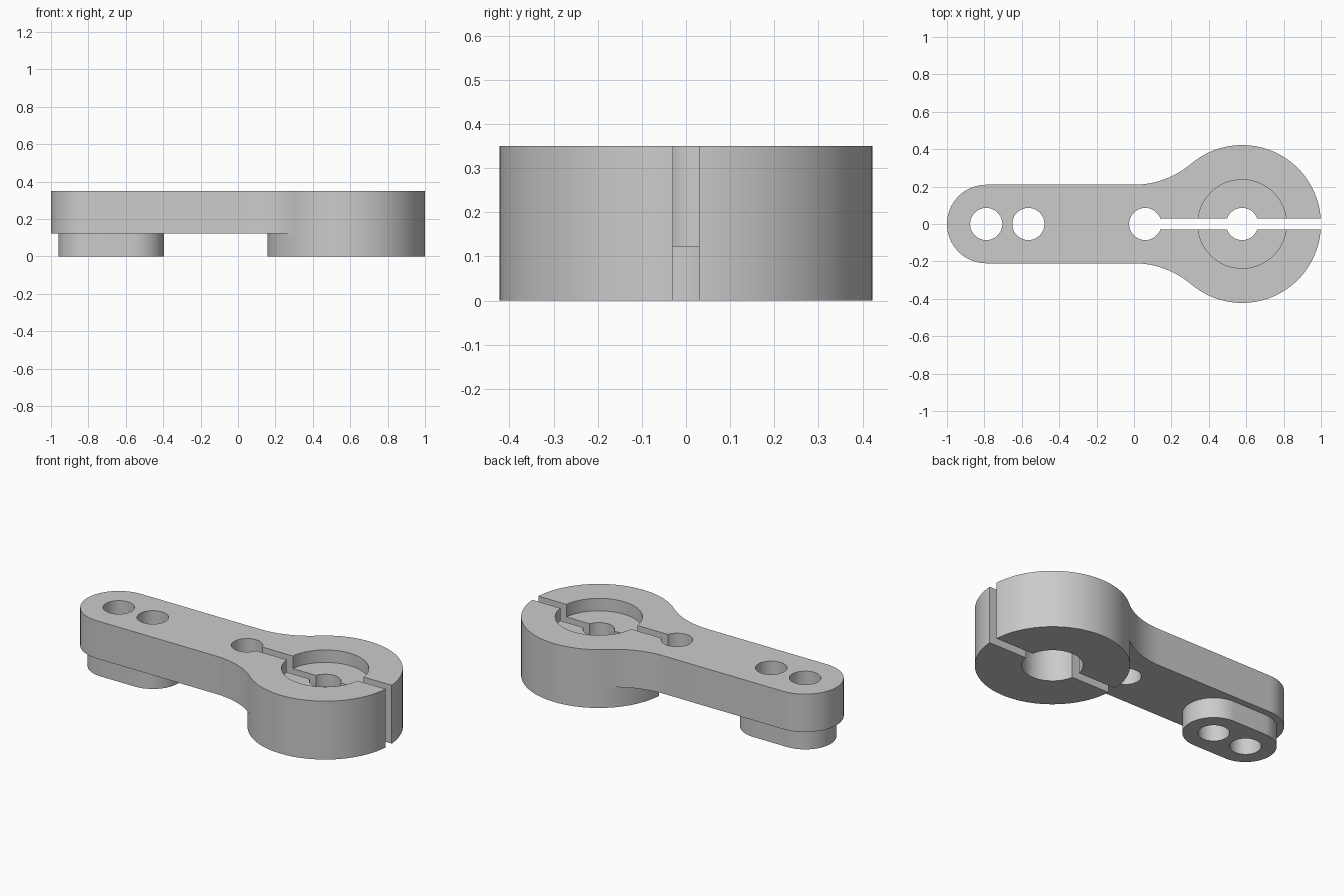
import bpy, bmesh
from math import sin, cos, pi, atan2, hypot, radians

if "Cube" in bpy.data.objects:
    bpy.data.objects.remove(bpy.data.objects["Cube"])

HUB, HUB_R = 0.578, 0.422      # clamp hub centre and radius
TIP, ARM_R = -0.79, 0.21       # rounded tip centre and arm half width
STEP, TOP = 0.123, 0.35        # underside of arm, top of part


def arc(cx, cy, r, a0, a1, n):
    return [(cx + r * cos(a0 + (a1 - a0) * i / n),
             cy + r * sin(a0 + (a1 - a0) * i / n)) for i in range(n + 1)]


def prism(name, pts, z0, z1):
    bm = bmesh.new()
    face = bm.faces.new([bm.verts.new((x, y, z0)) for x, y in pts])
    ext = bmesh.ops.extrude_face_region(bm, geom=[face])["geom"]
    bmesh.ops.translate(bm, vec=(0, 0, z1 - z0),
                        verts=[v for v in ext if isinstance(v, bmesh.types.BMVert)])
    bmesh.ops.recalc_face_normals(bm, faces=bm.faces)
    me = bpy.data.meshes.new(name)
    bm.to_mesh(me)
    bm.free()
    ob = bpy.data.objects.new(name, me)
    bpy.context.collection.objects.link(ob)
    return ob


def cylinder(name, x, r, z0, z1):
    return prism(name, arc(x, 0, r, 0, 2 * pi, 64)[:-1], z0, z1)


def combine(target, other, op):
    other.hide_render = True
    mod = target.modifiers.new(op, 'BOOLEAN')
    mod.operation, mod.solver, mod.object = op, 'EXACT', other
    bpy.context.view_layer.objects.active = target
    bpy.ops.object.modifier_apply(modifier=mod.name)
    bpy.data.objects.remove(other)


# Concave neck arc, tangent to the arm side and to the hub
R = (HUB**2 + ARM_R**2 - HUB_R**2) / (2 * (HUB_R - ARM_R))
neck = atan2(HUB, ARM_R + R)
hub_a = pi / 2 + neck
hub_arc = arc(HUB, 0, HUB_R, -hub_a, hub_a, 56)
upper_neck = arc(0, ARM_R + R, R, -pi / 2 + neck, -pi / 2, 12)[1:]
lower_neck = [(x, -y) for x, y in reversed(upper_neck)]
tip = arc(TIP, 0, ARM_R, pi / 2, 3 * pi / 2, 32)

# Arm, lower hub and stepped pad under the tip
arm = prism("clamp_arm", hub_arc + upper_neck + tip + lower_neck, STEP, TOP)
back = arc(HUB, 0, HUB_R, hub_a, 2 * pi - hub_a, 16)[1:-1]
combine(arm, prism("lower_hub", hub_arc + back, 0, STEP), 'UNION')
pad = arc(-0.565, 0, 0.17, -pi / 2, pi / 2, 32) + arc(TIP, 0, 0.17, pi / 2, 3 * pi / 2, 32)
combine(arm, prism("tip_pad", pad, 0, 0.2), 'UNION')

# Through holes, top recess and bottom bore
for x in (TIP, -0.565, 0.06, HUB):
    combine(arm, cylinder("hole", x, 0.086, -0.1, 0.5), 'DIFFERENCE')
combine(arm, cylinder("recess", HUB, 0.237, 0.275, 0.5), 'DIFFERENCE')
combine(arm, cylinder("bore", HUB, 0.167, -0.1, 0.2), 'DIFFERENCE')

# Clamp slit from the relief hole to the hub's outer edge
slit = [(0.06, -0.029), (1.2, -0.029), (1.2, 0.029), (0.06, 0.029)]
combine(arm, prism("slit", slit, -0.1, 0.5), 'DIFFERENCE')

arm.select_set(True)
bpy.context.view_layer.objects.active = arm
bpy.ops.object.shade_smooth_by_angle(angle=radians(30))
